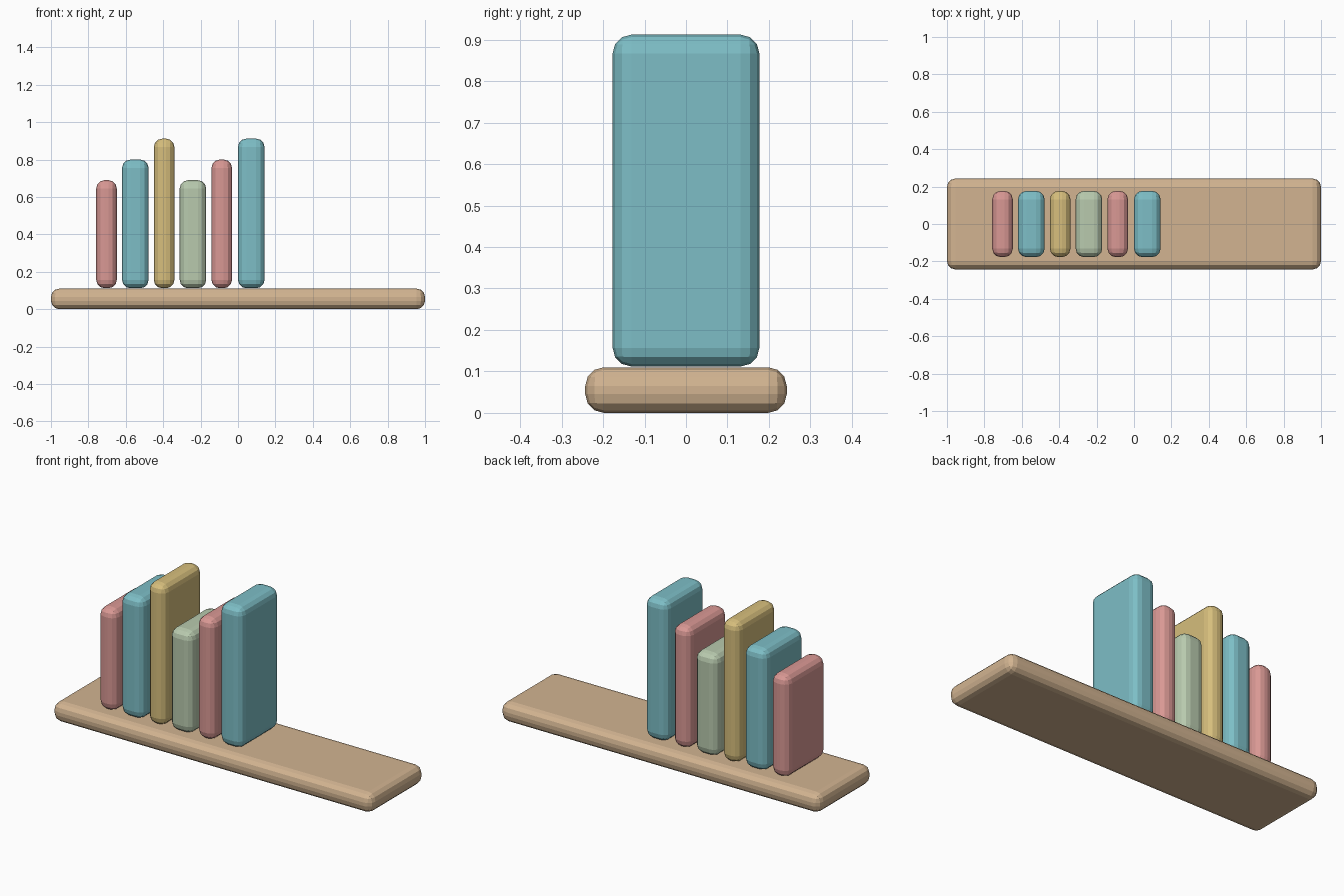
import bpy

if "Cube" in bpy.data.objects:
    bpy.data.objects.remove(bpy.data.objects["Cube"])


def srgb(r, g, b):
    return tuple(((c / 255 + 0.055) / 1.055) ** 2.4 for c in (r, g, b)) + (1.0,)


def material(name, rgb):
    m = bpy.data.materials.new(name)
    m.diffuse_color = srgb(*rgb)
    m.use_nodes = True
    m.node_tree.nodes["Principled BSDF"].inputs["Base Color"].default_value = m.diffuse_color
    return m


WOOD = material("tan wood", (210, 180, 145))
PINK = material("dusty pink", (217, 152, 148))
TEAL = material("teal", (125, 190, 198))
YELLOW = material("mustard", (214, 190, 124))
SAGE = material("sage green", (184, 202, 174))


def rounded_box(name, x0, x1, depth, z0, z1, mat):
    """Box between x0..x1 and z0..z1, centred on y, with rounded edges."""
    bpy.ops.mesh.primitive_cube_add(size=1, location=((x0 + x1) / 2, 0, (z0 + z1) / 2))
    ob = bpy.context.object
    ob.name = name
    ob.scale = (x1 - x0, depth, z1 - z0)
    bpy.ops.object.transform_apply(location=False, rotation=False, scale=True)
    bevel = ob.modifiers.new("rounded edges", 'BEVEL')
    bevel.width = 0.045
    bevel.segments = 3
    ob.data.materials.append(mat)
    return ob


# Shelf board
rounded_box("shelf", -1.0, 1.0, 0.486, 0.0, 0.11, WOOD)

# Row of books: left edge, thickness, top height, colour
books = [
    (-0.758, 0.11, 0.69, PINK),
    (-0.62, 0.142, 0.80, TEAL),
    (-0.45, 0.11, 0.912, YELLOW),
    (-0.312, 0.142, 0.69, SAGE),
    (-0.142, 0.11, 0.80, PINK),
    (0.0, 0.142, 0.912, TEAL),
]
for i, (x, thick, top, mat) in enumerate(books, 1):
    rounded_box(f"book_{i}", x, x + thick, 0.354, 0.112, top, mat)
